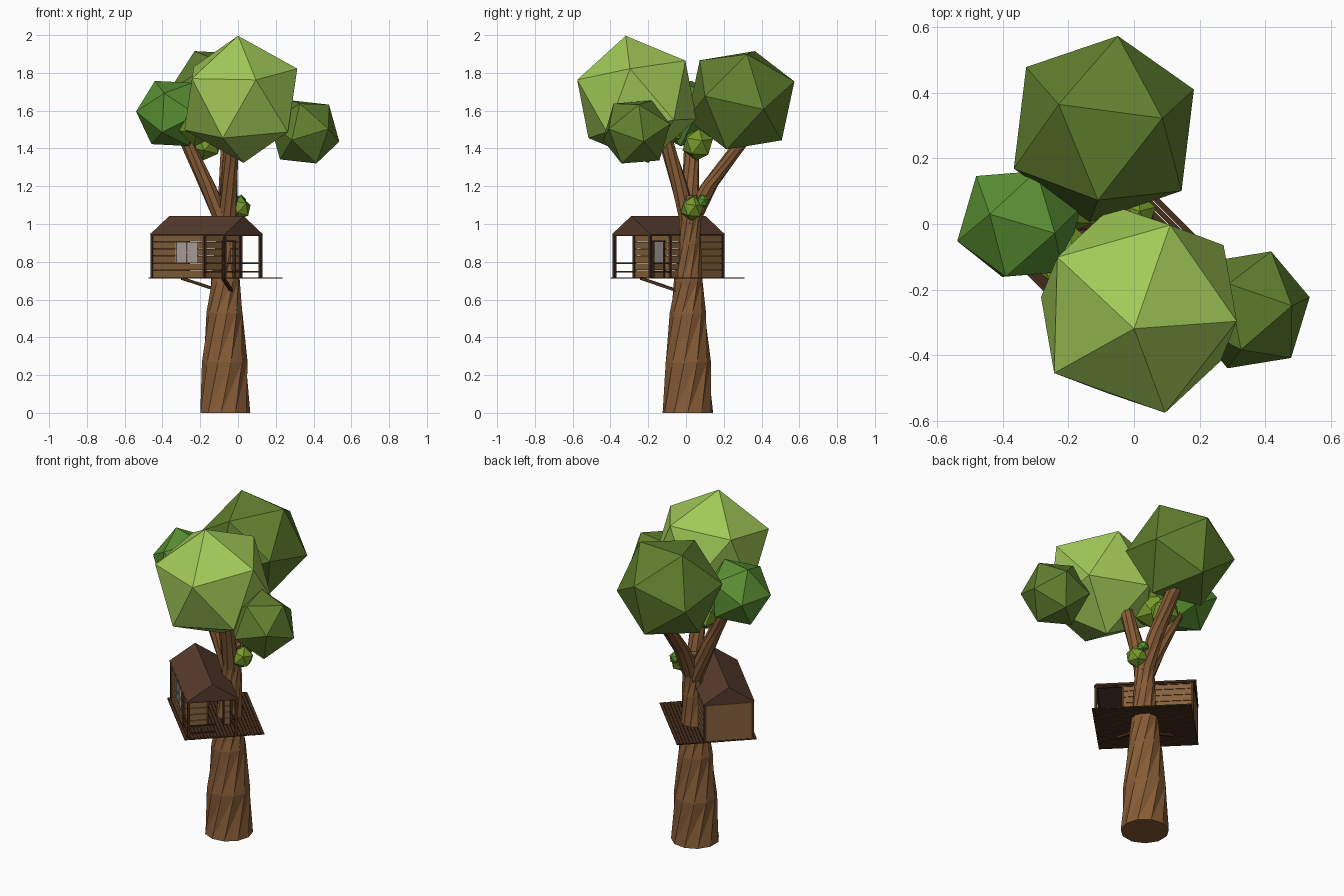
import bpy, bmesh, math
from mathutils import Vector, Matrix

if "Cube" in bpy.data.objects:
    bpy.data.objects.remove(bpy.data.objects["Cube"])


def material(name, hex_code):
    lin = [(int(hex_code[i:i + 2], 16) / 255) ** 2.2 for i in (0, 2, 4)]
    m = bpy.data.materials.new(name)
    m.diffuse_color = (*lin, 1)
    m.use_nodes = True
    m.node_tree.nodes["Principled BSDF"].inputs["Base Color"].default_value = m.diffuse_color
    return m


BARK = material("bark", "855C39")
WOOD = material("siding", "86623F")
DARK = material("dark_timber", "4A3322")
ROOF = material("roof_brown", "573D30")
GLASS = material("pane", "B4A9A2")
LIME = material("lime_leaves", "A0C858")
OLIVE = material("olive_leaves", "617F32")
GREEN = material("green_leaves", "5A9036")
MOSS = material("moss_leaves", "75972F")


def finish(bm, name, mat, matrix=None):
    if matrix:
        bm.transform(matrix)
    bmesh.ops.recalc_face_normals(bm, faces=bm.faces)
    me = bpy.data.meshes.new(name)
    bm.to_mesh(me)
    bm.free()
    me.materials.append(mat)
    ob = bpy.data.objects.new(name, me)
    bpy.context.collection.objects.link(ob)
    return ob


def tube(name, pts, sides, twist):
    """Twisted faceted limb through (x, y, z, radius) points."""
    bm = bmesh.new()
    rings = []
    for k, (x, y, z, r) in enumerate(pts):
        ring = []
        for i in range(sides):
            a = 2 * math.pi * i / sides + twist * k
            ring.append(bm.verts.new((x + r * math.cos(a), y + r * math.sin(a), z)))
        rings.append(ring)
    for lo, hi in zip(rings, rings[1:]):
        for i in range(sides):
            j = (i + 1) % sides
            bm.faces.new((lo[i], lo[j], hi[j]))
            bm.faces.new((lo[i], hi[j], hi[i]))
    bm.faces.new(rings[0])
    bm.faces.new(rings[-1])
    finish(bm, name, BARK)


def leaves(name, centre, r, mat, a=(0.2, 0.1, 1), b=(1, 0.3, 0.2)):
    """Icosahedron with one corner along a and a neighbouring corner towards b."""
    z = Vector(a).normalized()
    x = Vector(b)
    x = (x - z * x.dot(z)).normalized()
    y = z.cross(x)
    rot = Matrix((x, y, z)).transposed().to_4x4()
    bm = bmesh.new()
    bmesh.ops.create_icosphere(bm, subdivisions=1, radius=r)
    finish(bm, name, mat, Matrix.Translation(centre) @ rot)


# house frame: local x runs along the ridge to the porch, local y towards the trunk
HOUSE = Matrix.Translation((-0.167, -0.093, 0)) @ Matrix.Rotation(-math.pi / 4, 4, 'Z')


def boxes(name, mat, items):
    """Boxes given as (x0, x1, y0, y1, z0, z1) in house coordinates."""
    bm = bmesh.new()
    for x0, x1, y0, y1, z0, z1 in items:
        m = (Matrix.Translation(((x0 + x1) / 2, (y0 + y1) / 2, (z0 + z1) / 2))
             @ Matrix.Diagonal((x1 - x0, y1 - y0, z1 - z0, 1)))
        bmesh.ops.create_cube(bm, size=1, matrix=m)
    finish(bm, name, mat, HOUSE)


def beam(name, p, q, w):
    p, q = Vector(p), Vector(q)
    d = q - p
    m = (Matrix.Translation((p + q) / 2) @ d.to_track_quat('Z', 'Y').to_matrix().to_4x4()
         @ Matrix.Diagonal((w, w, d.length, 1)))
    bm = bmesh.new()
    bmesh.ops.create_cube(bm, size=1, matrix=m)
    finish(bm, name, DARK)


# trunk and three main branches
tube("trunk", [(-.07, .01, 0, .135), (-.07, .01, .27, .122), (-.07, .01, .53, .097),
               (-.067, .013, .7, .077), (-.06, .02, .9, .06), (-.057, .02, 1.05, .058),
               (-.055, .02, 1.15, .05)], 11, 0.42)
tube("front_branch", [(-.055, .02, 1.0, .052), (-.045, -.04, 1.22, .044),
                      (-.035, -.1, 1.42, .04), (-.03, -.14, 1.55, .036)], 9, 0.3)
tube("left_branch", [(-.065, .02, .98, .05), (-.17, .025, 1.22, .045),
                     (-.265, .03, 1.42, .04), (-.32, .03, 1.53, .036)], 9, 0.3)
tube("back_branch", [(-.058, .02, 1.0, .052), (-.055, .12, 1.2, .047),
                     (-.05, .27, 1.4, .043), (-.06, .33, 1.48, .04)], 9, 0.3)

# foliage
leaves("front_foliage", (.015, -.26, 1.66), .342, LIME, (-.015, -.06, .34), (.08, -.315, .1))
leaves("back_foliage", (-.092, .29, 1.655), .304, OLIVE, (-.138, .075, .26), (.045, .285, .097))
leaves("left_foliage", (-.35, 0, 1.585), .197, GREEN, (-.09, .03, .172), (-.187, -.055, 0))
leaves("right_foliage", (.352, -.262, 1.487), .195, OLIVE, (.068, .182, .043), (.178, .027, -.053))
leaves("inner_foliage_front", (-.21, -.1, 1.52), .11, MOSS)
leaves("inner_foliage_back", (-.17, .062, 1.42), .086, MOSS)
leaves("twig_foliage_large", (.005, .033, 1.082), .066, MOSS)
leaves("twig_foliage_small", (.01, .088, 1.12), .036, GREEN)

# deck of thin planks
N, Y0, Y1 = 24, -.157, .295
STEP = (Y1 - Y0) / N
boxes("deck", DARK, [(-.278, .278, Y0 + i * STEP, Y0 + (i + .9) * STEP, .711, .718)
                     for i in range(N)])

# board walls, split around window and door
ROW, Z0 = .038, .718
window_wall, trunk_wall, porch_wall = [], [], []
for i in range(6):
    z0, z1 = Z0 + i * ROW, Z0 + (i + .93) * ROW
    spans = [(-.27, -.095), (.068, .12)] if 2 <= i <= 4 else [(-.27, .12)]
    window_wall += [(a, b, -.137, -.129, z0, z1) for a, b in spans]
    trunk_wall.append((-.27, .12, .129, .137, z0, z1))
    spans = [(-.13, 0), (.09, .13)] if i < 5 else [(-.13, .13)]
    porch_wall += [(.114, .122, a, b, z0, z1) for a, b in spans]
boxes("window_wall", WOOD, window_wall)
boxes("trunk_side_wall", WOOD, trunk_wall)
boxes("porch_wall", WOOD, porch_wall)
boxes("back_wall", WOOD, [(-.274, -.266, -.13, .13, Z0, .945)])

# window and door frame
WZ0, WZ1 = .794, .906
boxes("window_pane", GLASS, [(-.095, .068, -.135, -.131, WZ0, WZ1)])
boxes("window_bars", GLASS, [(-.016, -.010, -.139, -.127, WZ0, WZ1),
                             (-.095, .068, -.139, -.127, .847, .853),
                             (-.095, -.089, -.14, -.127, WZ0, WZ1),
                             (.062, .068, -.14, -.127, WZ0, WZ1)])
boxes("door_frame", DARK, [(.11, .127, -.006, .004, Z0, .912), (.11, .127, .086, .096, Z0, .912),
                           (.11, .127, -.006, .096, .904, .914)])

# corner posts, top plates and porch railing
frame = []
for y in (-.134, .134):
    for x in (-.27, .12, .27):
        frame.append((x - .007, x + .007, y - .007, y + .007, .715, .948))
    frame.append((-.277, .277, y - .007, y + .007, .936, .948))
for x in (-.27, .27):
    frame.append((x - .007, x + .007, -.134, .134, .936, .948))
boxes("house_frame", DARK, frame)
rails = []
for z in (.748, .792):
    for y in (-.134, .134):
        rails.append((.12, .27, y - .004, y + .004, z - .004, z + .004))
    rails.append((.266, .274, -.134, .02, z - .004, z + .004))
boxes("porch_rails", DARK, rails)

# gable roof
bm = bmesh.new()
ends = [[bm.verts.new((x, y, z)) for y, z in ((-.146, .944), (.146, .944), (0, 1.042))]
        for x in (-.279, .279)]
bm.faces.new(ends[0])
bm.faces.new(ends[1])
for i in range(3):
    j = (i + 1) % 3
    bm.faces.new((ends[0][i], ends[0][j], ends[1][j], ends[1][i]))
finish(bm, "roof", ROOF, HOUSE)

# braces from deck to trunk
beam("left_brace", (-.3, -.02, .713), (-.1, .0, .648), .016)
beam("front_brace", (-.08, -.24, .713), (-.035, -.05, .648), .016)
